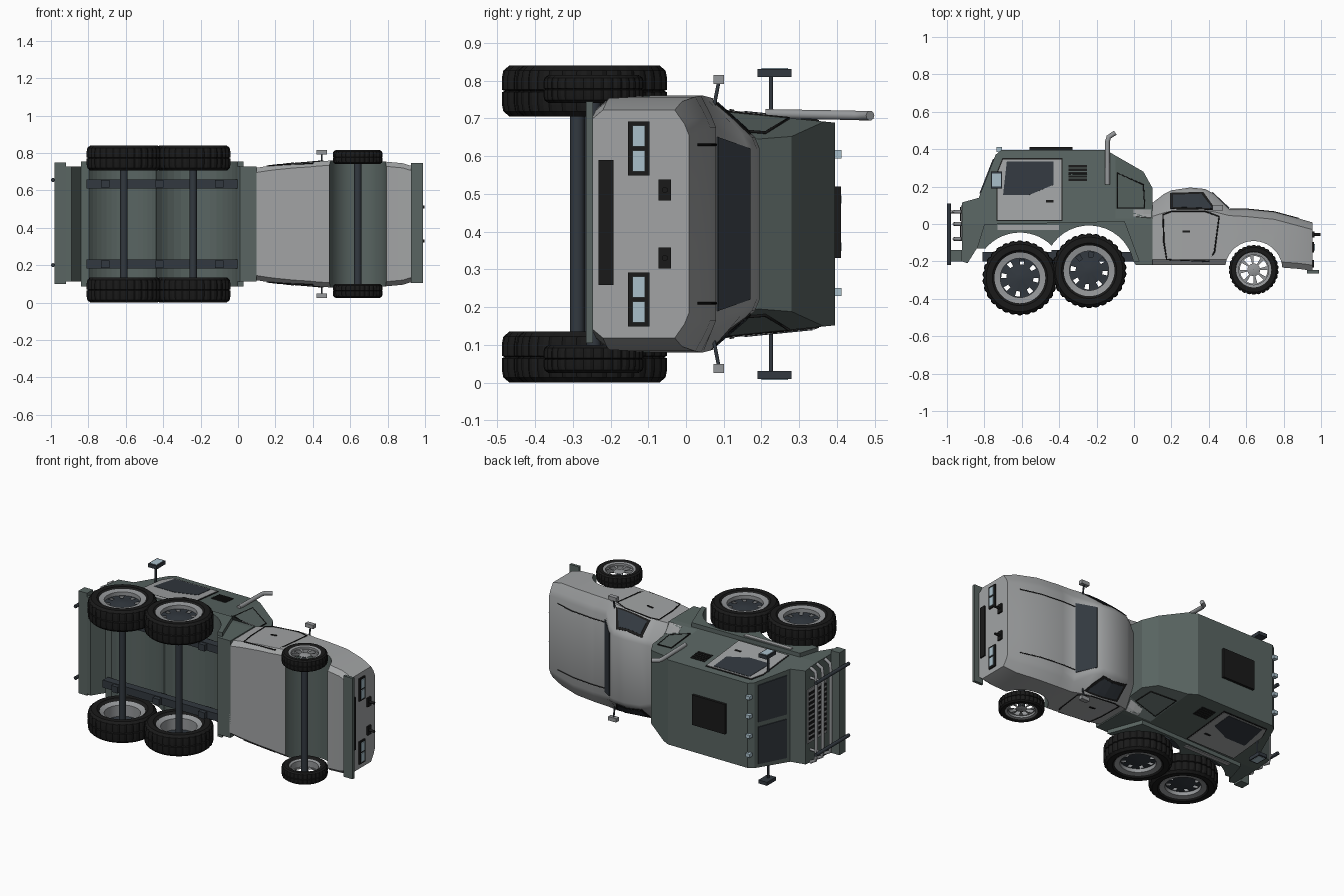
import bpy, bmesh, math
from mathutils import Vector
from mathutils.bvhtree import BVHTree

if "Cube" in bpy.data.objects:
    bpy.data.objects.remove(bpy.data.objects["Cube"])
MID = 0.42  # middle plane of the truck, which lies on its side


def material(name, rgb):
    m = bpy.data.materials.new(name)
    m.use_nodes = True
    m.diffuse_color = (*rgb, 1)
    m.node_tree.nodes["Principled BSDF"].inputs["Base Color"].default_value = (*rgb, 1)
    return m


green = material("grey green paint", (0.1, 0.13, 0.122))
pale = material("pale grey paint", (0.36, 0.37, 0.375))
slate = material("dark slate", (0.032, 0.04, 0.05))
black = material("black rubber", (0.01, 0.01, 0.01))
blue = material("light blue glass", (0.4, 0.53, 0.6))
silver = material("silver metal", (0.3, 0.31, 0.32))


def finish(name, bm, *mats, angle=None):
    bmesh.ops.recalc_face_normals(bm, faces=bm.faces)
    me = bpy.data.meshes.new(name)
    bm.to_mesh(me)
    bm.free()
    for m in mats:
        me.materials.append(m)
    ob = bpy.data.objects.new(name, me)
    bpy.context.collection.objects.link(ob)
    if angle:
        smooth(ob, angle)
    return ob


def smooth(ob, angle):
    bpy.ops.object.select_all(action='DESELECT')
    ob.select_set(True)
    bpy.context.view_layer.objects.active = ob
    bpy.ops.object.shade_smooth_by_angle(angle=math.radians(angle))


def box(name, x, y, z, mat):
    bm = bmesh.new()
    bmesh.ops.create_cube(bm, size=1)
    for v in bm.verts:
        v.co = [(a + b) / 2 + c * (b - a) for (a, b), c in zip((x, y, z), v.co)]
    return finish(name, bm, mat)


def tube(name, pts, r, mat, cyclic=False):
    cu = bpy.data.curves.new(name, 'CURVE')
    cu.dimensions, cu.bevel_depth, cu.bevel_resolution, cu.use_fill_caps = '3D', r, 3, True
    sp = cu.splines.new('POLY')
    sp.points.add(len(pts) - 1)
    for p, co in zip(sp.points, pts):
        p.co = (*co, 1)
    sp.use_cyclic_u = cyclic
    cu.materials.append(mat)
    ob = bpy.data.objects.new(name, cu)
    bpy.context.collection.objects.link(ob)


def prism(poly, z0, z1):
    bm = bmesh.new()
    f = bm.faces.new([bm.verts.new((x, y, z0)) for x, y in poly])
    ext = bmesh.ops.extrude_face_region(bm, geom=[f], use_keep_orig=True)
    for v in ext["geom"]:
        if isinstance(v, bmesh.types.BMVert):
            v.co.z = z1
    return bm


def slice_mesh(bm, xs, ys):
    for vals, n in ((xs, Vector((1, 0, 0))), (ys, Vector((0, 1, 0)))):
        for c in vals:
            bmesh.ops.bisect_plane(bm, geom=bm.verts[:] + bm.edges[:] + bm.faces[:],
                                   plane_co=n * c, plane_no=n)


def on_side(tree, x, y, s, off=0.0):
    hit = tree.ray_cast(Vector((x, y, MID + 2 * s)), Vector((0, 0, -s)))[0]
    return Vector((x, y, (hit.z if hit else MID + 0.3 * s) + s * off))


def side_plate(name, tree, poly, mat, off=0.001):
    # thin panel that follows the body side, on both sides
    for s, side in ((1, "upper"), (-1, "lower")):
        bm = bmesh.new()
        bm.faces.new([bm.verts.new((x, y, 0)) for x, y in poly])
        slice_mesh(bm, [i * 0.05 for i in range(-18, 19)], [i * 0.05 for i in range(-4, 8)])
        for v in bm.verts:
            v.co = on_side(tree, v.co.x, v.co.y, s, off)
        sol = finish(f"{name}_{side}", bm, mat).modifiers.new("thick", 'SOLIDIFY')
        sol.thickness, sol.offset = 0.006, 0


def quad_plate(name, pts, mat):
    bm = bmesh.new()
    bm.faces.new([bm.verts.new(p) for p in pts])
    sol = finish(name, bm, mat).modifiers.new("thick", 'SOLIDIFY')
    sol.thickness, sol.offset = 0.009, 0


def arc(cx, cy, r, a0, a1, n=14):
    ang = [math.radians(a0 + (a1 - a0) * i / n) for i in range(n + 1)]
    return [(cx + r * math.cos(a), cy + r * math.sin(a)) for a in ang]


# Armoured rear body: side profile with two wheel arches, tapered across
AXLES = [(-0.61, -0.288), (-0.24, -0.25)]
arches = arc(*AXLES[0], 0.242, 140, 45) + arc(*AXLES[1], 0.242, 143, 12)
profile = [(0.1, -0.22), (0.1, 0.19), (0.05, 0.28), (-0.15, 0.395), (-0.71, 0.395), (-0.74, 0.37),
           (-0.83, 0.14), (-0.92, 0.115), (-0.92, -0.2), (-0.89, -0.21), (-0.84, -0.13)]
bm = prism(profile + arches + [(0.01, -0.22)], -1, 1)
slice_mesh(bm, [-0.1], [0, 0.03, 0.08])
for v in bm.verts:
    x, y = v.co.x, v.co.y
    chamfer = 0.32 * max(0, x + 0.1) * min(1, max(0, (y - 0.03) / 0.05))
    v.co.z = MID + v.co.z * (0.308 - 0.1 * max(0, y) - chamfer)
rear_tree = BVHTree.FromBMesh(bm)
finish("rear_body", bm, green)
fender = [(0.03, -0.2), (-0.05, 0.015), (-0.8, 0.0), (-0.84, -0.13)] + arches
for s in (1, -1):
    finish("rear_fender", prism(fender, MID + 0.295 * s, MID + 0.333 * s), green)
    z = sorted((MID + 0.33 * s, MID + 0.338 * s))
    box("fender_strip", (-0.73, -0.4), (-0.033, -0.005), z, pale)

# Rear cab doors, windows, vents and corner panels
door = [(-0.73, 0.022), (-0.387, 0.022), (-0.387, 0.345), (-0.70, 0.345), (-0.73, 0.27)]
side_plate("door_gap", rear_tree, [(x * 1.03 + 0.017, y * 1.04 - 0.007) for x, y in door], black, 0)
side_plate("rear_door", rear_tree, door, pale, 0.002)
side_plate("rear_door_window", rear_tree, [(-0.70, 0.155), (-0.56, 0.155), (-0.43, 0.21),
                                           (-0.43, 0.335), (-0.68, 0.335)], slate, 0.004)
side_plate("door_handle", rear_tree, [(-0.47, 0.115), (-0.43, 0.115), (-0.43, 0.127), (-0.47, 0.127)], black, 0.005)
for i in range(5):
    y = 0.23 + i * 0.018
    side_plate("vent_slot", rear_tree, [(-0.35, y), (-0.25, y), (-0.25, y + 0.012), (-0.35, y + 0.012)], black)
corner = [(-0.088, 0.085), (0.057, 0.085), (0.05, 0.21), (-0.088, 0.272)]
side_plate("corner_panel", rear_tree, corner, green)
side_plate("corner_ledge", rear_tree, [(0, 0.04), (0.09, 0.032), (0.09, 0.075), (0, 0.075)], pale)
for s in (1, -1):
    tube("corner_panel_seam", [on_side(rear_tree, x, y, s, 0.003) for x, y in corner], 0.004, black, True)
    # split windscreen
    quad_plate("rear_windscreen", [(-0.75, 0.347, MID + 0.015 * s), (-0.75, 0.347, MID + 0.25 * s),
                                   (-0.822, 0.163, MID + 0.262 * s), (-0.822, 0.163, MID + 0.015 * s)], slate)
box("roof_hatch", (-0.56, -0.33), (0.38, 0.411), (0.33, 0.52), black)
for z in (0.24, 0.36, 0.485, 0.605):
    box("roof_light", (-0.735, -0.705), (0.385, 0.412), (z - 0.011, z + 0.011), blue)

# Grille, bull bar and bumper of the rear body
box("rear_grille", (-0.926, -0.915), (-0.09, 0.1), (0.25, 0.59), silver)
for i in range(10):
    for y in (-0.08, 0.015):
        z = 0.27 + i * 0.0315
        box("rear_grille_slot", (-0.93, -0.92), (y, y + 0.075), (z, z + 0.016), black)
for y in (0.065, 0.0, -0.08):
    tube("guard_bar", [(-0.92, y, 0.12), (-0.955, y, 0.14), (-0.96, y, 0.18), (-0.96, y, 0.66),
                       (-0.955, y, 0.7), (-0.92, y, 0.72)], 0.01, silver)
box("rear_bumper", (-0.98, -0.92), (-0.2, -0.14), (0.1, 0.75), green)
for z in (0.2, 0.655):
    tube("guard_post", [(-0.989, 0.11, z), (-0.989, -0.22, z)], 0.011, slate)
    tube("guard_post_mount", [(-0.985, 0.065, z), (-0.92, 0.065, z)], 0.008, silver)

# Pickup front: lofted sections (x, top, top half width, belt, half width, bottom)
STATIONS = [(0.095, 0.11, 0.20, 0.04, 0.30, -0.22), (0.16, 0.16, 0.215, 0.06, 0.31, -0.22),
            (0.2, 0.18, 0.225, 0.07, 0.315, -0.22), (0.3, 0.195, 0.23, 0.07, 0.325, -0.22),
            (0.38, 0.187, 0.23, 0.07, 0.33, -0.22), (0.43, 0.16, 0.24, 0.065, 0.335, -0.22),
            (0.51, 0.08, 0.285, 0.045, 0.34, -0.22), (0.6, 0.08, 0.285, 0.04, 0.34, -0.22),
            (0.75, 0.065, 0.285, 0.025, 0.337, -0.23), (0.88, 0.03, 0.275, -0.01, 0.325, -0.24),
            (0.955, 0.008, 0.265, -0.03, 0.302, -0.25)]
bm = bmesh.new()
rings = []
for x, top, wt, belt, w, bot in STATIONS:
    half = [(wt - 0.03, top), (wt, top - 0.012), (w, belt), (w, bot + 0.03), (w - 0.025, bot)]
    ring = half + [(-a, b) for a, b in reversed(half)]
    rings.append([bm.verts.new((x, b, MID + a)) for a, b in ring])
for r0, r1 in zip(rings, rings[1:]):
    for i in range(10):
        j = (i + 1) % 10
        bm.faces.new((r0[i], r0[j], r1[j], r1[i]))
bm.faces.new(rings[0])
bm.faces.new(rings[-1])
front_tree = BVHTree.FromBMesh(bm)
front = finish("front_body", bm, pale, green)
FX, FY = 0.64, -0.245
bm = prism(arc(FX, FY, 0.154, 0, 350, 35), -0.2, 1)
for f in bm.faces:
    f.material_index = 1
cutter = finish("arch_cutter", bm, pale, green)
cutter.hide_render = True
cutter.hide_viewport = False
cut = front.modifiers.new("arch", 'BOOLEAN')
cut.object, cut.solver = cutter, 'EXACT'
bpy.context.view_layer.objects.active = front
bpy.ops.object.modifier_apply(modifier="arch")
bpy.data.objects.remove(cutter)
smooth(front, 38)

# Pickup glass, door seams, hood seams
side_plate("front_side_window_trim", front_tree, [(0.195, 0.165), (0.37, 0.17), (0.438, 0.075), (0.195, 0.08)], black)
side_plate("front_side_window", front_tree, [(0.21, 0.155), (0.36, 0.16), (0.42, 0.083), (0.21, 0.09)], slate, 0.003)
side_plate("front_door_handle", front_tree, [(0.26, -0.045), (0.3, -0.045), (0.3, -0.035), (0.26, -0.035)], black)
quad_plate("front_windscreen", [(0.417, 0.168, MID - 0.2), (0.417, 0.168, MID + 0.2),
                                (0.508, 0.083, MID + 0.23), (0.508, 0.083, MID - 0.23)], slate)
seam = [(0.155, 0.05), (0.16, -0.1), (0.175, -0.19), (0.4, -0.2), (0.43, -0.15), (0.455, 0.04), (0.38, 0.068), (0.2, 0.068)]
for s in (1, -1):
    tube("front_door_seam", [on_side(front_tree, x, y, s) for x, y in seam], 0.004, black, True)
    tube("hood_seam", [(x, t, MID + 0.21 * s) for x, t, *_ in STATIONS[6:10]], 0.003, black)

# Pickup nose: grille, lamps, hooks, bumper
box("front_grille", (0.94, 0.963), (-0.232, -0.192), (0.258, 0.59), black)
box("front_bumper", (0.925, 0.99), (-0.265, -0.247), (0.105, 0.745), green)
for s in (1, -1):
    zc = MID + 0.2 * s
    box("headlamp_frame", (0.94, 0.963), (-0.153, -0.097), (zc - 0.072, zc + 0.072), black)
    for d in (-0.033, 0.033):
        box("headlamp", (0.95, 0.968), (-0.142, -0.108), (zc + d - 0.028, zc + d + 0.028), blue)
    zc = MID + 0.09 * s
    box("hook_plate", (0.94, 0.965), (-0.073, -0.04), (zc - 0.028, zc + 0.028), black)
    tube("tow_hook", [(0.96, -0.056, zc), (0.998, -0.056, zc)], 0.008, black)


# Wheels
def lathe(name, prof, center, s, mat, seg=48, closed=True, tread=0.0, keep=lambda k, i: True):
    bm = bmesh.new()
    big = max(r for r, _ in prof)
    rows = []
    for i in range(seg):
        a = 2 * math.pi * i / seg
        row = []
        for r, h in prof:
            r -= tread if i % 3 == 0 and r > big * 0.94 else 0
            row.append(bm.verts.new((center[0] + r * math.cos(a), center[1] + r * math.sin(a), center[2] + s * h)))
        rows.append(row)
    n = len(prof)
    for i in range(seg):
        a, b = rows[i], rows[(i + 1) % seg]
        for k in range(n if closed else n - 1):
            if keep(k, i):
                m = (k + 1) % n
                bm.faces.new((a[k], a[m], b[m], b[k]))
    return finish(name, bm, mat, angle=30)


def wheel(name, cx, cy, off, R, w, lip, hub, hole, hub_mat):
    for s in (1, -1):
        c = (cx, cy, MID + s * off)
        tyre = [(lip, -0.8 * w), (lip * 1.12, -w), (R * 0.9, -w), (R * 0.98, -0.8 * w), (R, -0.5 * w), (R, -0.05 * w),
                (R * 0.96, 0), (R, 0.05 * w), (R, 0.5 * w), (R * 0.98, 0.8 * w), (R * 0.9, w), (lip * 1.12, w), (lip, 0.8 * w)]
        lathe(name + "_tyre", tyre, c, s, black, 90, tread=R * 0.035)
        lathe(name + "_rim", [(lip + 0.004, 0.75 * w), (lip + 0.004, 0.88 * w), (hub, 0.8 * w), (hub, -0.6 * w),
                              (lip, -0.8 * w)], c, s, silver)
        lathe(name + "_disc", [(hub + 0.002, 0.45 * w), (hole[1], 0.45 * w), (hole[0], 0.45 * w), (0.02, 0.6 * w), (0.001, 0.6 * w)],
              c, s, hub_mat, closed=False, keep=lambda k, i: k != 1 or i % 6 < hole[2])
    tube(name + "_axle", [(cx, cy, MID - off - 0.5 * w), (cx, cy, MID + off + 0.5 * w)], 0.02, slate)


for cx, cy in AXLES:
    wheel("rear_wheel", cx, cy, 0.3525, 0.2, 0.0675, 0.132, 0.105, (0.072, 0.1, 4), slate)
wheel("front_wheel", FX, FY, 0.3575, 0.133, 0.037, 0.09, 0.08, (0.034, 0.074, 2), silver)

# Chassis rails and mounts
for s in (1, -1):
    zc = MID + 0.215 * s
    box("chassis_rail", (-0.81, 0.06), (-0.2, -0.15), (zc - 0.024, zc + 0.024), slate)
    for x in (-0.71, -0.42, -0.1):
        box("rail_mount", (x - 0.022, x + 0.022), (-0.225, -0.14), (zc - 0.02, zc + 0.02), slate)

# Mirrors on both cabs
for s in (1, -1):
    z = MID + 0.4 * s
    tube("rear_mirror_arm", [(-0.735, 0.225, MID + 0.27 * s), (-0.735, 0.225, z)], 0.006, slate)
    box("rear_mirror", (-0.765, -0.705), (0.19, 0.28), (z - 0.011, z + 0.011), slate)
    box("rear_mirror_glass", (-0.758, -0.712), (0.2, 0.27), (z + s * 0.008 - 0.005, z + s * 0.008 + 0.005), blue)
    z = MID + 0.383 * s
    tube("front_mirror_arm", [(0.448, 0.07, MID + 0.29 * s), (0.448, 0.088, z)], 0.005, slate)
    box("front_mirror", (0.42, 0.476), (0.073, 0.101), (z - 0.012, z + 0.012), silver)

# Exhaust stack on one side
tube("exhaust_stack", [(-0.142, 0.21, 0.712), (-0.142, 0.44, 0.708), (-0.135, 0.465, 0.707), (-0.1, 0.488, 0.707)], 0.013, silver)
